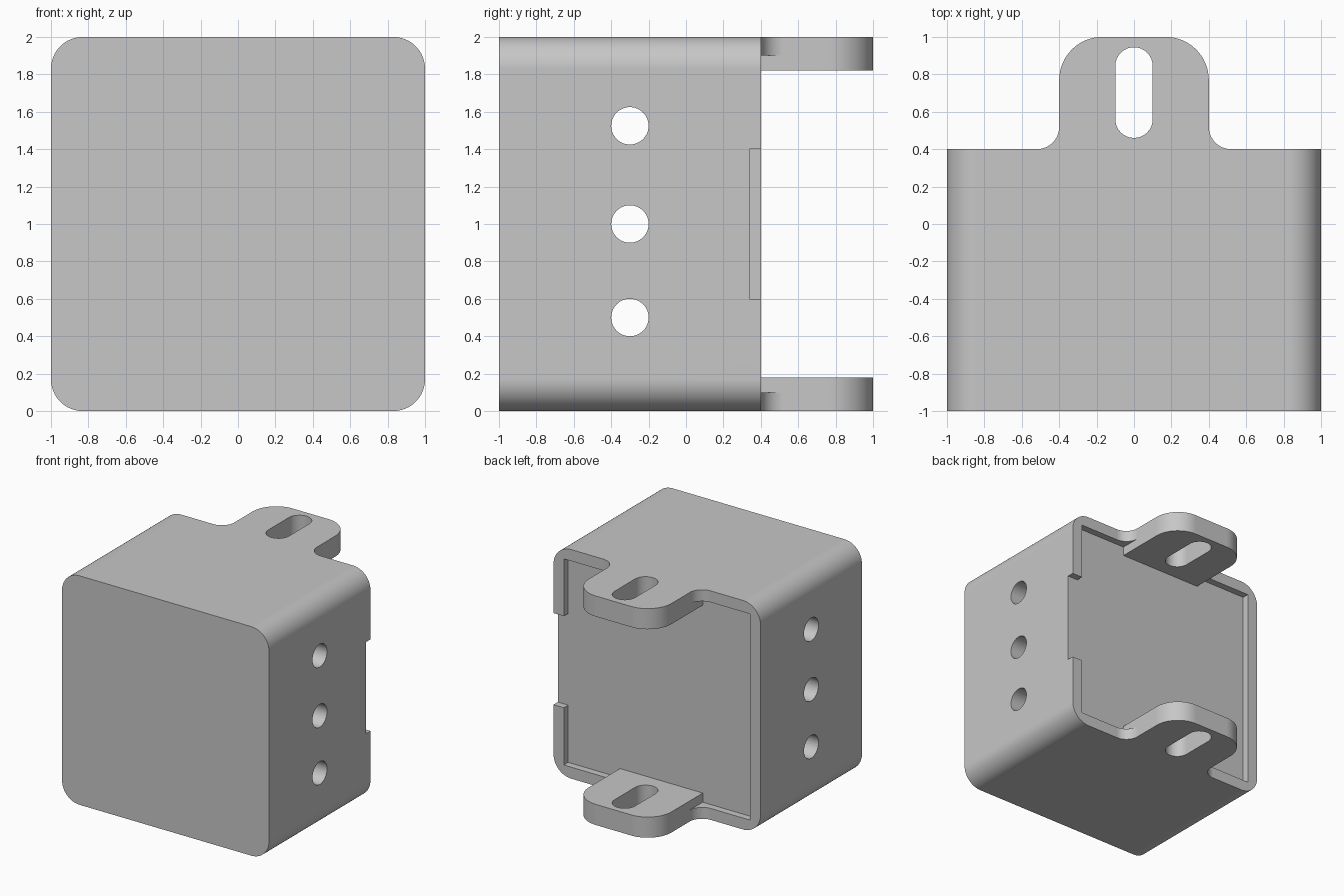
import bpy, bmesh
from math import radians, cos, sin

cube = bpy.data.objects.get("Cube")
if cube:
    bpy.data.objects.remove(cube, do_unlink=True)

grey = bpy.data.materials.new("light grey")
grey.use_nodes = True
colour = (0.57, 0.57, 0.57, 1)
grey.diffuse_color = colour
grey.node_tree.nodes["Principled BSDF"].inputs["Base Color"].default_value = colour


def arc(cx, cy, r, start, end, steps=16):
    """Points along a circular arc, angles in degrees."""
    angles = [radians(start + (end - start) * i / steps) for i in range(steps + 1)]
    return [(cx + r * cos(a), cy + r * sin(a)) for a in angles]


def prism(name, points, axis, lo, hi):
    """Extrude a flat outline along one axis."""
    place = {"x": lambda u, v, t: (t, u, v),
             "y": lambda u, v, t: (u, t, v),
             "z": lambda u, v, t: (u, v, t)}[axis]
    bm = bmesh.new()
    low = [bm.verts.new(place(u, v, lo)) for u, v in points]
    high = [bm.verts.new(place(u, v, hi)) for u, v in points]
    bm.faces.new(low)
    bm.faces.new(high)
    n = len(points)
    for i in range(n):
        j = (i + 1) % n
        bm.faces.new((low[i], low[j], high[j], high[i]))
    bmesh.ops.recalc_face_normals(bm, faces=bm.faces)
    mesh = bpy.data.meshes.new(name)
    bm.to_mesh(mesh)
    bm.free()
    mesh.materials.append(grey)
    obj = bpy.data.objects.new(name, mesh)
    bpy.context.collection.objects.link(obj)
    return obj


def combine(target, tool, operation):
    """Apply a boolean and discard the tool."""
    tool.hide_render = True
    mod = target.modifiers.new(operation, "BOOLEAN")
    mod.operation = operation
    mod.solver = "EXACT"
    mod.object = tool
    bpy.context.view_layer.objects.active = target
    bpy.ops.object.modifier_apply(modifier=mod.name)
    bpy.data.objects.remove(tool, do_unlink=True)


# Block with four rounded long edges
r = 0.17
c = 1 - r
block = []
for sx, sz, a in ((1, 1, 0), (-1, 1, 90), (-1, -1, 180), (1, -1, 270)):
    block += arc(c * sx, 1 + c * sz, r, a, a + 90)
body = prism("housing_with_mounting_tabs", block, "y", -1, 1)

# Plan outline: square back edge, filleted neck and rounded tab
fillet, tab_r, tab_w, back = 0.12, 0.23, 0.4, 0.4
half = [(1.2, -1.2), (1.2, back)]
half += arc(tab_w + fillet, back + fillet, fillet, 270, 180)
half += arc(tab_w - tab_r, 1 - tab_r, tab_r, 0, 90)
plan = half + [(-x, y) for x, y in reversed(half)]
combine(body, prism("plan_outline", plan, "z", -0.2, 2.2), "INTERSECT")

# Back recess: leaves the rim, the thicker tab pads and one open side notch
wall, pad = 0.9, 0.82
upper = [(1.2, 0.4), (wall, 0.4), (wall, wall), (tab_w, wall), (tab_w, pad),
         (-tab_w, pad), (-tab_w, wall), (-wall, wall)]
recess = [(x, 1 + z) for x, z in upper] + [(x, 1 - z) for x, z in reversed(upper)]
combine(body, prism("recess_cutter", recess, "y", 0.34, 1.2), "DIFFERENCE")

# Slot through both tabs
slot = arc(0, 0.845, 0.1, 0, 180) + arc(0, 0.56, 0.1, 180, 360)
combine(body, prism("slot_cutter", slot, "z", -0.2, 2.2), "DIFFERENCE")

# Three round holes from side to side
for z in (0.5, 1.0, 1.525):
    ring = arc(-0.3, z, 0.1, 0, 360, 48)[:-1]
    combine(body, prism("hole_cutter", ring, "x", -1.2, 1.2), "DIFFERENCE")

# Smooth rounds with crisp edges and flat planes
bpy.ops.object.select_all(action="DESELECT")
body.select_set(True)
bpy.context.view_layer.objects.active = body
bpy.ops.object.shade_smooth_by_angle(angle=radians(30))
weighted = body.modifiers.new("flat_planes", "WEIGHTED_NORMAL")
weighted.keep_sharp = True
